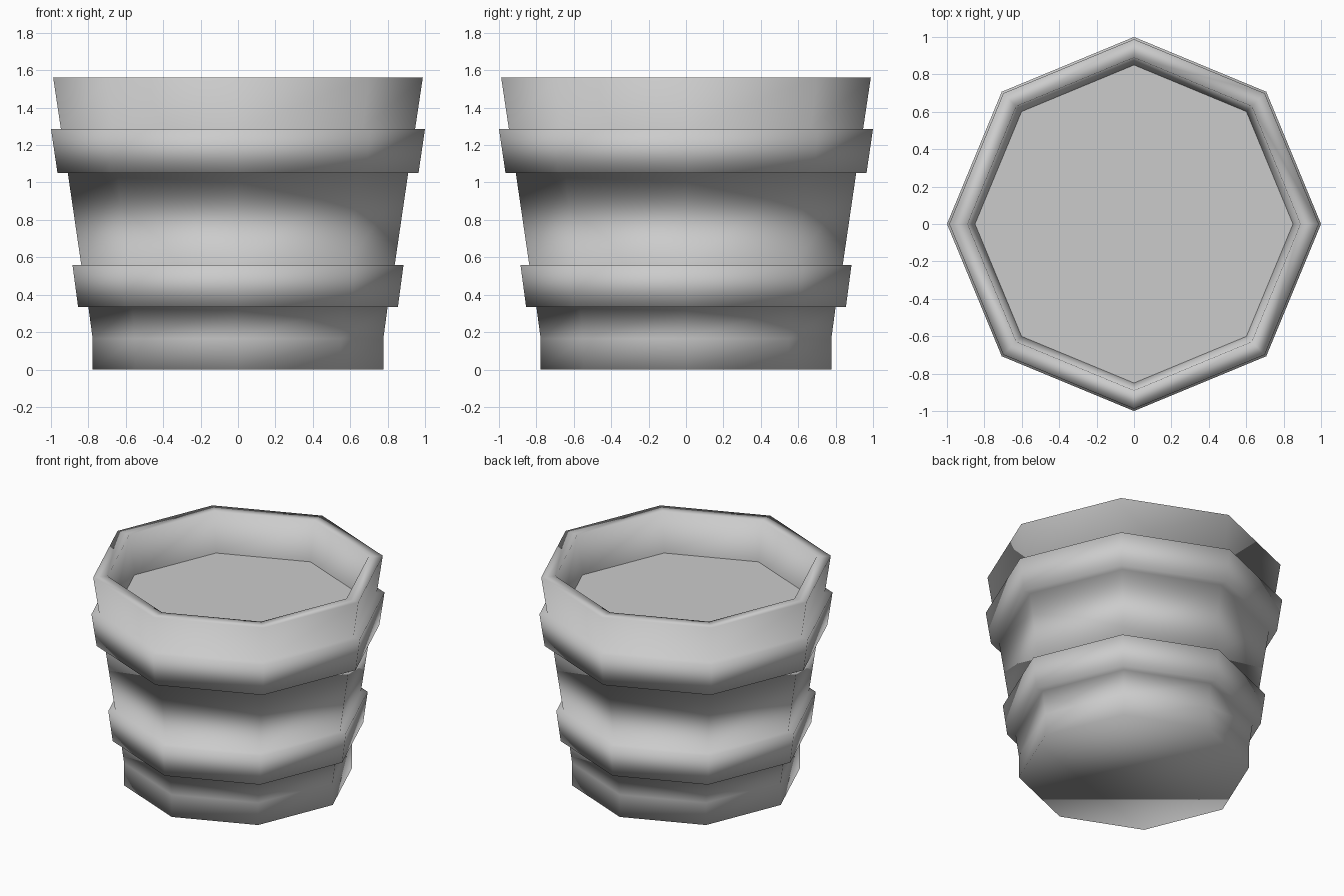
import bpy, bmesh
from math import cos, sin, pi

if "Cube" in bpy.data.objects:
    bpy.data.objects.remove(bpy.data.objects["Cube"])

SIDES = 8


def ring(bm, r, z):
    return [bm.verts.new((r * cos(2 * pi * i / SIDES), r * sin(2 * pi * i / SIDES), z))
            for i in range(SIDES)]


def lathe(name, profile, smooth, cap_first=False, cap_last=False):
    """Octagonal lathe of a (radius, height) profile."""
    bm = bmesh.new()
    rings = [ring(bm, r, z) for r, z in profile]
    for a, b in zip(rings, rings[1:]):
        for i in range(SIDES):
            j = (i + 1) % SIDES
            bm.faces.new((a[i], a[j], b[j], b[i]))
    if cap_first:
        bm.faces.new(rings[0][::-1])
    if cap_last:
        bm.faces.new(rings[-1])
    for f in bm.faces:
        f.smooth = smooth
    mesh = bpy.data.meshes.new(name)
    bm.to_mesh(mesh)
    bm.free()
    obj = bpy.data.objects.new(name, mesh)
    bpy.context.collection.objects.link(obj)
    return obj


# Tapered bucket wall with base, two raised hoops, rim and inner wall
lathe("bucket_shell", [
    (0.777, 0.0), (0.777, 0.165), (0.80, 0.335),     # foot
    (0.855, 0.335), (0.885, 0.56), (0.838, 0.56),    # lower hoop
    (0.91, 1.05),                                    # middle wall
    (0.965, 1.05), (1.0, 1.287), (0.947, 1.287),     # upper hoop
    (0.988, 1.56), (0.89, 1.56), (0.85, 1.27),       # rim and inside
], smooth=True, cap_first=True)

# Flat surface filling the bucket below the rim
lathe("inner_floor", [(0.85, 1.27)], smooth=False, cap_last=True)
